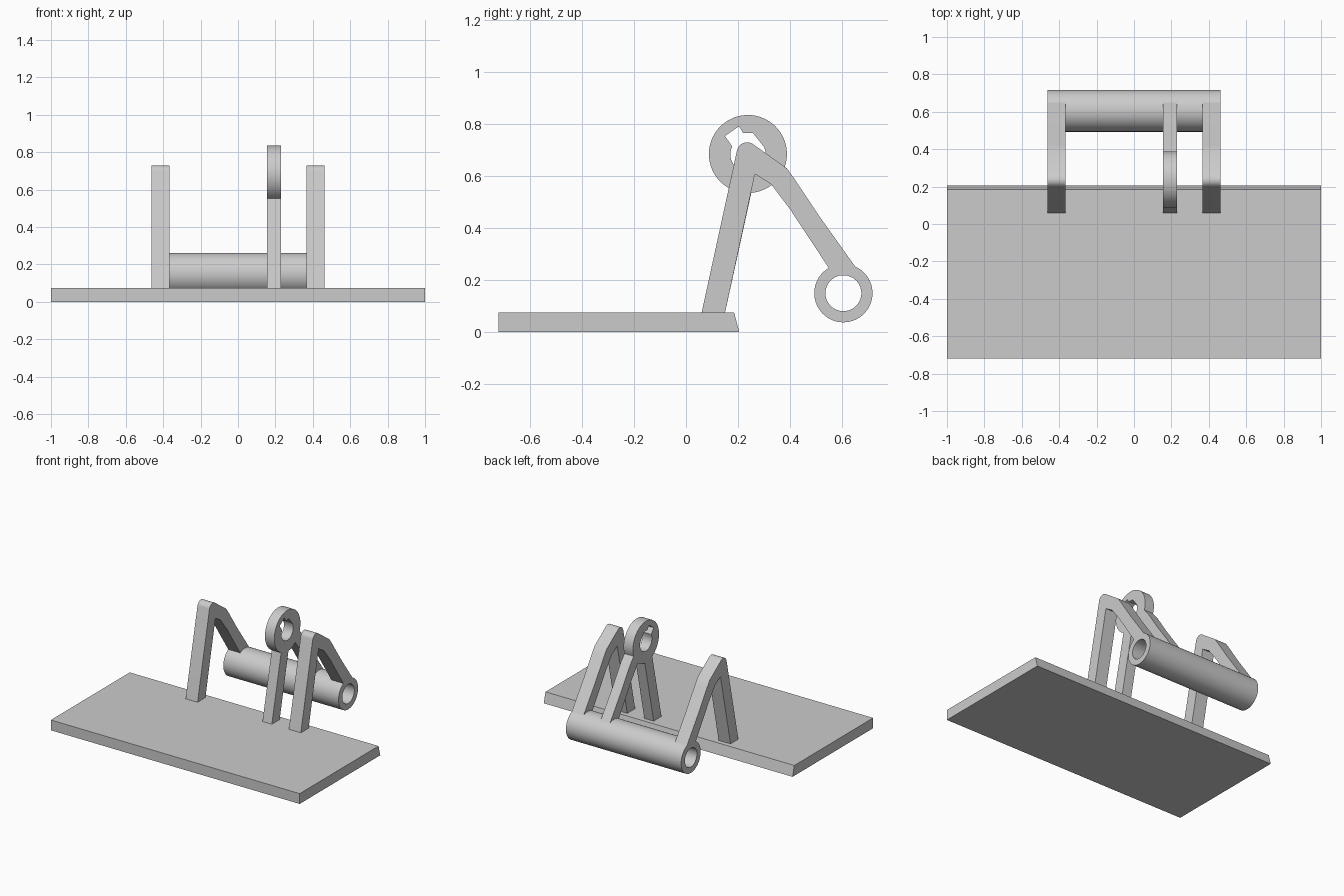
import bpy, bmesh
from math import sin, cos, radians
from mathutils import Vector

cube = bpy.data.objects.get("Cube")
if cube:
    bpy.data.objects.remove(cube)

grey = bpy.data.materials.new("plain grey")
grey.use_nodes = True
colour = (0.6, 0.6, 0.6, 1)
grey.diffuse_color = colour
grey.node_tree.nodes["Principled BSDF"].inputs["Base Color"].default_value = colour


def arc(centre, radius, start, end, steps):
    """Points along an arc in the side (y, z) plane, angles in degrees."""
    angles = [radians(start + (end - start) * i / steps) for i in range(steps + 1)]
    return [(centre[0] + radius * cos(a), centre[1] + radius * sin(a)) for a in angles]


def circle(centre, radius, steps=64):
    return arc(centre, radius, 0, 360, steps)[:-1]


def slab(name, loops, x0, x1):
    """Extrude a side profile (outer loop, then holes) across x."""
    bm = bmesh.new()
    edges = []
    for loop in loops:
        verts = [bm.verts.new((x0, y, z)) for y, z in loop]
        edges += [bm.edges.new((a, b)) for a, b in zip(verts, verts[1:] + verts[:1])]
    bmesh.ops.triangle_fill(bm, edges=edges, use_beauty=True, normal=Vector((1, 0, 0)))
    out = bmesh.ops.extrude_face_region(bm, geom=bm.faces[:])["geom"]
    moved = [v for v in out if isinstance(v, bmesh.types.BMVert)]
    bmesh.ops.translate(bm, verts=moved, vec=(x1 - x0, 0, 0))
    bmesh.ops.recalc_face_normals(bm, faces=bm.faces[:])
    mesh = bpy.data.meshes.new(name)
    bm.to_mesh(mesh)
    bm.free()
    mesh.materials.append(grey)
    obj = bpy.data.objects.new(name, mesh)
    bpy.context.collection.objects.link(obj)
    bpy.ops.object.select_all(action="DESELECT")
    obj.select_set(True)
    bpy.context.view_layer.objects.active = obj
    bpy.ops.object.shade_smooth_by_angle(angle=radians(20))
    return obj


TUBE, RING, APEX = (0.605, 0.15), (0.238, 0.685), (0.235, 0.69)
HALF = 0.463

# Base plate with a slanted back edge
slab("base_plate", [[(-0.72, 0), (0.205, 0), (0.185, 0.075), (-0.72, 0.075)]], -1, 1)

# Hollow cross tube
slab("cross_tube", [circle(TUBE, 0.112), circle(TUBE, 0.069)], -HALF, HALF)

# Shared outlines: leg foot, and the strut that lands on the tube
foot = [(0.06, 0.075), (0.15, 0.075)]
landing = arc(TUBE, 0.111, 120, 65, 8)
strut_top = [(0.515, 0.442), (0.42, 0.585)]

# Two outer bent arms
arm = (foot + [(0.265, 0.608), (0.327, 0.569), (0.40, 0.473)] + landing + strut_top
       + [(0.388, 0.63)] + arc(APEX, 0.04, 55, 167, 10))
for name, side in (("left_arm", 1), ("right_arm", -1)):
    slab(name, [arm], side * HALF, side * (HALF - 0.096))

# Middle arm with a ring at its bend and a notched hole
ring_arm = (foot + arc(RING, 0.15, -85, -52.5, 5) + [(0.40, 0.473)] + landing + strut_top
            + arc(RING, 0.15, -20, 241.5, 48))
notch = [(0.204, 0.792), (0.15, 0.754), (0.177, 0.715)]
hole = [(0.258, 0.765), (0.22, 0.765)] + notch + arc(RING, 0.068, 175, 383, 16)
slab("ring_arm", [ring_arm, hole], 0.155, 0.23)
